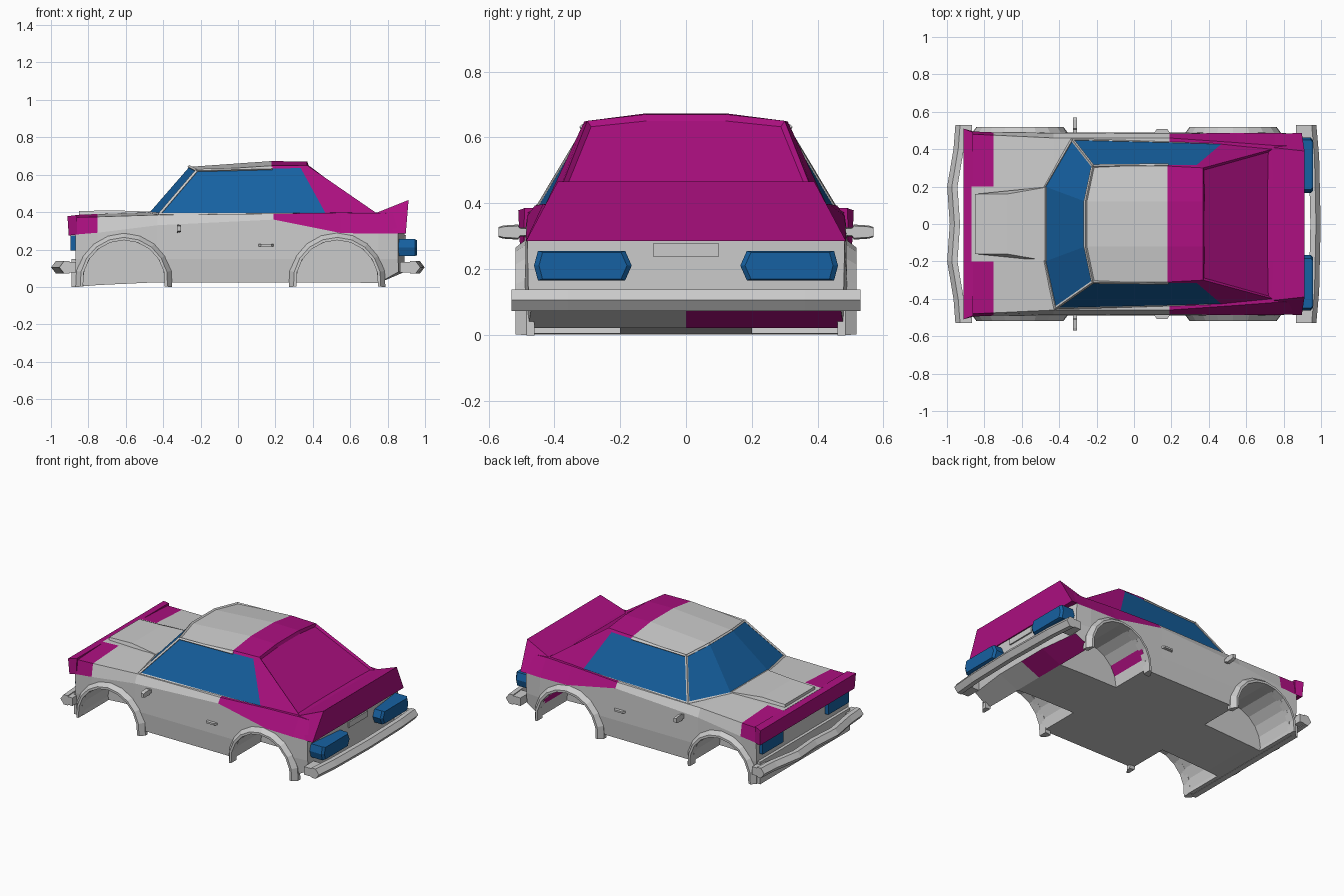
import bpy, bmesh
from math import sin, cos, pi, radians
from mathutils import Vector

if "Cube" in bpy.data.objects:
    bpy.data.objects.remove(bpy.data.objects["Cube"])


def material(name, col):
    m = bpy.data.materials.new(name)
    m.diffuse_color = (*col, 1)
    m.use_nodes = True
    m.node_tree.nodes["Principled BSDF"].inputs["Base Color"].default_value = m.diffuse_color
    return m


GREY = material("grey_paint", (0.8, 0.8, 0.8))
PINK = material("magenta_paint", (0.42, 0.005, 0.22))
BLUE = material("blue_glass", (0.008, 0.12, 0.36))
MATS = [GREY, PINK, BLUE]


def mesh(name, verts, faces, idx=0):
    me = bpy.data.meshes.new(name)
    me.from_pydata([tuple(v) for v in verts], [], faces)
    for m in MATS:
        me.materials.append(m)
    for i, p in enumerate(me.polygons):
        p.material_index = idx if isinstance(idx, int) else idx[i]
    bm = bmesh.new()
    bm.from_mesh(me)
    bmesh.ops.recalc_face_normals(bm, faces=bm.faces)
    bm.to_mesh(me)
    bm.free()
    ob = bpy.data.objects.new(name, me)
    bpy.context.collection.objects.link(ob)
    return ob


def bridge(rings):
    n = len(rings[0])
    return [(r * n + i, r * n + (i + 1) % n, (r + 1) * n + (i + 1) % n, (r + 1) * n + i)
            for r in range(len(rings) - 1) for i in range(n)]


def loft(name, rings, idx=0):
    n, m = len(rings[0]), len(rings)
    faces = bridge(rings) + [tuple(range(n)), tuple(range(n * (m - 1), n * m))]
    return mesh(name, [p for r in rings for p in r], faces, idx)


def box(name, x0, x1, y0, y1, z0, z1, idx=0):
    return loft(name, [[(x, y0, z0), (x, y1, z0), (x, y1, z1), (x, y0, z1)] for x in (x0, x1)], idx)


def beam(name, p, q, r=0.008, idx=0):
    p, q = Vector(p), Vector(q)
    d = (q - p).normalized()
    u = d.cross(Vector((0, 0, 1))).normalized() * r
    v = d.cross(u)
    return loft(name, [[c + u, c + v, c - u, c - v] for c in (p - d * r / 2, q + d * r / 2)], idx)


# Lower body: x, floor y, mid y, crease y, shoulder y, floor z, crease z, shoulder z, deck z, sweep
STATIONS = [
    (-0.87, .47, .49, .495, .48, .000, .280, .372, .385, 0),
    (-0.75, .48, .49, .490, .475, .010, .290, .375, .390, 0),
    (-0.43, .48, .49, .487, .460, .025, .330, .385, .400, 0),
    (0.19, .48, .49, .483, .460, .025, .360, .392, .400, 0),
    (0.55, .48, .49, .487, .435, .025, .288, .397, .400, 0),
    (0.75, .48, .49, .487, .420, .020, .285, .395, .398, 0),
    (0.89, .47, .48, .482, .420, .080, .285, .392, .395, .12)]
rings = []
for x, yf, ym, yc, ys, zf, zc, zs, zd, sw in STATIONS:
    half = [(.2, zf), (yf, zf), (ym, .15), (yc, zc), (ys, zs), (.2, zd)]
    ring = [(0, zf)] + half + [(-y, z) for y, z in reversed(half)]
    rings.append([(x - sw * max(0, abs(y) - .2), y, z) for y, z in ring])
faces = bridge(rings)
for k in (0, 13 * (len(rings) - 1)):
    faces += [tuple(k + i for i in c) for c in
              ((0, 1, 6, 7, 12), (1, 2, 3, 4, 5, 6), (7, 8, 9, 10, 11, 12))]
idx = []
for f in range(13 * (len(rings) - 1)):
    st, i = divmod(f, 13)
    upper = i in (4, 5, 7, 8)
    pink = (upper and (st == 0 or st >= 3)) or (i == 6 and st >= 3) or (st == 5 and i in (0, 1))
    idx.append(int(pink))
body = mesh("lower_body", [p for r in rings for p in r], faces, idx + [0] * 6)

# Wheel wells cut into the body, with flared arches around them
WHEELS = (-0.61, 0.53)
R = 0.22
verts, cfaces, cidx = [], [], []
for wx in WHEELS:
    for s in (1, -1):
        b, n = len(verts), 20
        for y in (.2, .6):
            verts += [(wx + R * cos(2 * pi * i / n), s * y, .03 + R * sin(2 * pi * i / n)) for i in range(n)]
        for i in range(n):
            j = (i + 1) % n
            cfaces.append((b + i, b + j, b + n + j, b + n + i))
            cidx.append(int(wx > 0 and s > 0 and i in (1, 8)))
        cfaces += [tuple(range(b, b + n)), tuple(range(b + n, b + 2 * n))]
        cidx += [0, 0]
        arch = []
        for i in range(11):
            a = radians(-7 + 194 * i / 10)
            arch.append([(wx + r * cos(a), s * y, .03 + r * sin(a))
                         for r, y in ((R, .46), (R, .518), (R + .015, .518), (R + .04, .485), (R + .04, .46))])
        loft("wheel_arch", arch)
cutter = mesh("wheel_well_cutter", verts, cfaces, cidx)
cutter.hide_render = True
mod = body.modifiers.new("wells", 'BOOLEAN')
mod.operation, mod.solver, mod.object = 'DIFFERENCE', 'EXACT', cutter
bpy.context.view_layer.objects.active = body
bpy.ops.object.modifier_apply(modifier="wells")
bpy.data.objects.remove(cutter)

# Cabin: glass, roof and fastback; the windscreen corner differs slightly per side
names = "B0 B1 B2 B3 T0 T1 U0 U1 V0 V1 W X".split()
P = {}
for s in (1, -1):
    pts = [(-.475, .2, .395), (-.375 + .045 * s, .45, .388), (.47, .43, .39), (.74, .40, .395),
           (-.26, .12, .642), (-.22, .31, .622), (.18, .12, .673), (.18, .31, .648),
           (.37, .12, .67), (.37, .30, .65), (.335, .315, .636), (.18, .315, .632)]
    for nme, (x, y, z) in zip(names, pts):
        P[nme, s] = (x, s * y, z)
keys = list(P)
cf, ci = [], []


def face(spec, col):
    cf.append(tuple(keys.index(k) for k in spec))
    ci.append(col)


for s in (1, -1):
    for spec, col in (("B0 B1 T1 T0", 2), ("B1 B2 W X T1", 2), ("T1 X U1", 0), ("X W V1 U1", 1),
                      ("W B2 B3 V1", 1), ("T0 T1 U1 U0", 0), ("U0 U1 V1 V0", 1)):
        face([(k, s) for k in spec.split()], col)
for a, b, col in (("B0", "T0", 2), ("T0", "U0", 0), ("U0", "V0", 1)):
    face([(a, 1), (b, 1), (b, -1), (a, -1)], col)
face([("V0", 1), ("V1", 1), ("B3", 1), ("B3", -1), ("V1", -1), ("V0", -1)], 1)
cabin = mesh("cabin", P.values(), cf, ci)
bm = bmesh.new()
bm.from_mesh(cabin.data)
bm.faces.ensure_lookup_table()
bmesh.ops.inset_individual(bm, faces=[bm.faces[-1]], thickness=.018, depth=-.012)
bm.to_mesh(cabin.data)
bm.free()

# Window trim
for s in (1, -1):
    for a, b in (("B0", "B1"), ("B1", "T1"), ("T1", "T0"), ("B1", "B2"), ("T1", "X")):
        beam("window_trim", P[a, s], P[b, s], .009 if b != "B2" else .006)
for k in ("B0", "T0"):
    beam("windscreen_trim", P[k, 1], P[k, -1], .009)

# Ducktail spoiler and rear upper panel
loft("spoiler", [[(.73, s * .41, .392), (.912, s * .39, .465), (.897, s * .486, .285), (.85, s * .486, .285)]
                 for s in (1, -1)], 1)

# Nose lip, front valance and raised bonnet panel
loft("nose_lip", [[(-.86, s * .495, .28), (-.905, s * .505, .275), (-.912, s * .51, .378), (-.86, s * .49, .385)]
                  for s in (1, -1)], 1)
box("front_valance", -.89, -.85, -.48, .48, 0, .15)
loft("bonnet_scoop", [[(-.85, s * .16, .375), (-.85, s * .16, .405), (-.68, s * .16, .41),
                       (-.45, s * .2, .402), (-.45, s * .2, .39)] for s in (1, -1)])

# Bumpers swept along the width, with end returns
SECTION = [(0, .105), (-.025, .138), (-.055, .138), (-.055, .072), (-.025, .072)]
PATHS = {"rear_bumper": (1, [(.53, .975), (.36, .99), (0, .998)]),
         "front_bumper": (-1, [(.53, .955), (.4, .965), (.2, .999), (0, .985)])}
for nme, (d, half) in PATHS.items():
    path = half + [(-y, x) for y, x in reversed(half[:-1])]
    loft(nme, [[(d * (x + dx), y, z) for dx, z in SECTION] for y, x in path])
    for s in (1, -1):
        xs = sorted((d * .865, d * .93))
        box(nme + "_end", *xs, s * .43, s * .53, .078, .132)

# Lamps, plate, mirrors and door handles
for s in (1, -1):
    hexa = [(.165, .21), (.185, .255), (.45, .255), (.462, .21), (.45, .165), (.185, .165)]
    loft("tail_lamp", [[(x, s * (.31 + (y - .31) * k), .21 + (z - .21) * k) for y, z in hexa]
                       for x, k in ((.855, 1), (.945, 1), (.958, .9))], 2)
    box("head_lamp", -.895, -.86, s * .24, s * .46, .195, .275, 2)
    loft("mirror", [[(-.327, s * y, .312 - h), (-.327, s * y, .312 + h), (-.305, s * y, .312 + h * .8),
                     (-.305, s * y, .312 - h * .8)] for y, h in ((.47, .012), (.505, .014), (.51, .023), (.555, .02), (.57, .015))])
    loft("door_handle", [[(x, s * y0, .217), (x, s * y1, .217), (x, s * y1, .229), (x, s * y0, .229)]
                         for x, y0, y1 in ((.11, .475, .49), (.122, .485, .508), (.178, .485, .508), (.19, .475, .49))])
box("number_plate", .88, .899, -.1, .1, .238, .277)
